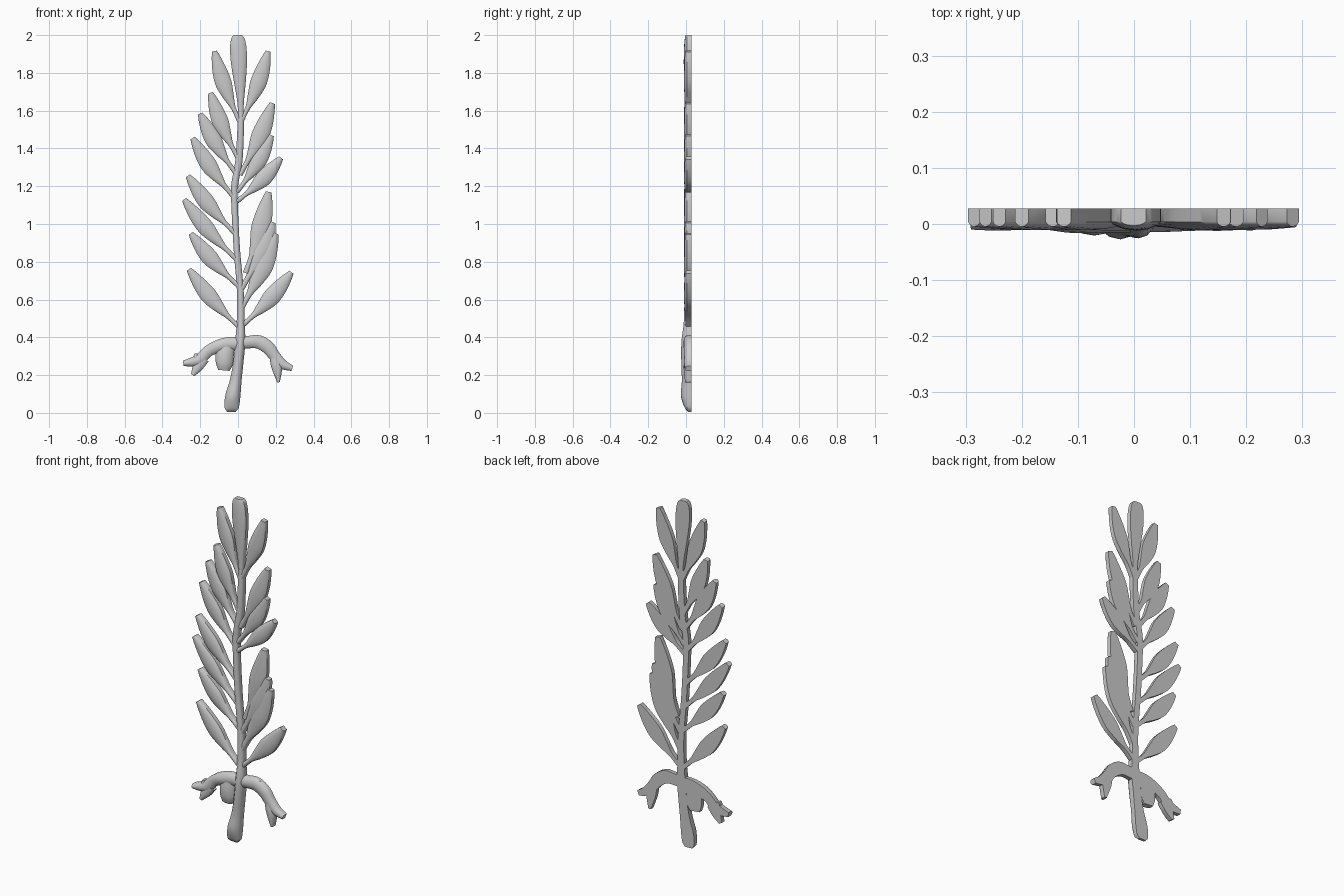
import bpy, bmesh, math
from mathutils import Vector

BACK = 0.028


def spline(pts, steps):
    """Catmull-Rom resampling of (x, z, half_width, front_y) control points."""
    p = [Vector(q) for q in pts]
    p = [2 * p[0] - p[1]] + p + [2 * p[-1] - p[-2]]
    out = []
    for i in range(1, len(p) - 2):
        a, b, c, d = p[i - 1:i + 3]
        for k in range(steps):
            t = k / steps
            out.append(0.5 * (2 * b + (c - a) * t + (2 * a - 5 * b + 4 * c - d) * t * t
                              + (3 * b - a - 3 * c + d) * t ** 3))
    return out + [p[-2]]


def relief(name, pts, edge=0.004, steps=4):
    """Flat-backed strip with upright sides and a domed front."""
    path = spline(pts, steps)
    bm = bmesh.new()
    rings = []
    for i, q in enumerate(path):
        d = path[min(i + 1, len(path) - 1)] - path[max(i - 1, 0)]
        n = Vector((d[1], -d[0])).normalized()
        w, f = max(q[2], 0.004), q[3]
        e = max(edge, f + 0.002)
        prof = [(-1, BACK), (-1, e), (-0.85, e + (f - e) * 0.4), (-0.45, e + (f - e) * 0.85), (0, f),
                (0.45, e + (f - e) * 0.85), (0.85, e + (f - e) * 0.4), (1, e), (1, BACK)]
        rings.append([bm.verts.new((q[0] + n.x * w * s, y, q[1] + n.y * w * s)) for s, y in prof])
    for r, s in zip(rings, rings[1:]):
        for j in range(len(r)):
            k = (j + 1) % len(r)
            bm.faces.new((r[j], r[k], s[k], s[j]))
    bm.faces.new(rings[0])
    bm.faces.new(rings[-1])
    bmesh.ops.recalc_face_normals(bm, faces=bm.faces)
    me = bpy.data.meshes.new(name)
    bm.to_mesh(me)
    bm.free()
    ob = bpy.data.objects.new(name, me)
    bpy.context.collection.objects.link(ob)
    bpy.ops.object.select_all(action='DESELECT')
    ob.select_set(True)
    bpy.context.view_layer.objects.active = ob
    bpy.ops.object.shade_smooth_by_angle(angle=math.radians(40))
    return ob


def leaf(name, base, tip, half=0.043, bow=0.012):
    """Narrow stalk swelling into a blunt blade, sagging slightly outward."""
    b, t = Vector(base), Vector(tip)
    d = (t - b).normalized()
    n = Vector((d.y, -d.x)) * (1 if t.x > b.x else -1)
    shape = [(0, .3), (.2, .3), (.36, .65), (.55, 1), (.73, .9), (.9, .58), (1, .3)]
    pts = []
    for s, w in shape:
        c = b.lerp(t, s) + n * bow * math.sin(math.pi * s)
        pts.append((c.x, c.y, half * w, -0.002 - 0.009 * w))
    relief(name, pts)


# Main stem with swollen foot
relief("stem", [(-.035, .005, .022, .012), (-.034, .03, .038, -.008), (-.027, .09, .04, -.027),
                (-.012, .17, .031, -.022), (.002, .27, .027, -.025), (.012, .38, .027, -.024),
                (.014, .48, .021, -.012), (.012, .65, .018, -.008), (-.005, .85, .017, -.008),
                (-.016, 1.05, .017, -.008), (-.018, 1.2, .018, -.008), (.003, 1.32, .019, -.008),
                (.012, 1.45, .018, -.008), (.016, 1.6, .016, -.006)])

# Crowning leaf
relief("top_leaf", [(.014, 1.54, .014, -.004), (.014, 1.64, .017, -.006), (.01, 1.75, .031, -.01),
                    (.005, 1.86, .043, -.012), (.001, 1.94, .043, -.01), (-.001, 1.985, .034, -.006),
                    (-.001, 2.0, .022, -.003)])

# Left row of leaves: base, tip
left = [((.01, .45), (-.26, .76)), ((.005, .67), (-.25, .95)), ((-.005, .81), (-.285, 1.13)),
        ((-.015, .95), (-.265, 1.255)), ((-.02, 1.14), (-.24, 1.455)), ((-.012, 1.27), (-.2, 1.585)),
        ((.0, 1.35), (-.145, 1.695)), ((.01, 1.54), (-.125, 1.915))]
for i, (b, t) in enumerate(left):
    leaf(f"left_leaf_{i + 1}", b, t)

# Right row of leaves, some overlapping: base, tip, half width
right = [((.02, .46), (.283, .745), .045), ((.015, .55), (.2, .95), .052), ((.02, .66), (.185, 1.01), .05),
         ((.04, .74), (.162, 1.17), .05), ((-.005, 1.12), (.228, 1.35), .042),
         ((-.005, 1.17), (.178, 1.47), .042), ((.01, 1.26), (.182, 1.64), .046),
         ((.015, 1.54), (.16, 1.915), .043)]
for i, (b, t, h) in enumerate(right):
    leaf(f"right_leaf_{i + 1}", b, t, h)

# Ribbon tied across the stem, with forked ends and a hanging fold
relief("ribbon_left", [(.02, .365, .035, -.015), (-.05, .365, .036, -.015), (-.11, .35, .034, -.016),
                       (-.16, .325, .03, -.01), (-.2, .285, .03, -.01), (-.24, .27, .025, -.012),
                       (-.29, .262, .014, -.01)])
relief("ribbon_left_fork", [(-.18, .29, .03, -.006), (-.215, .24, .026, -.008), (-.24, .2, .01, -.004)])
relief("ribbon_left_notch", [(-.2, .27, .02, -.008), (-.222, .295, .014, -.006), (-.222, .315, .007, -.002)])
relief("ribbon_fold", [(-.06, .37, .045, -.01), (-.07, .31, .048, -.02), (-.072, .26, .045, -.018),
                       (-.075, .225, .03, -.006)])
relief("ribbon_right", [(0, .37, .035, -.015), (.06, .375, .033, -.014), (.11, .375, .036, -.012),
                        (.16, .345, .035, -.012), (.195, .3, .03, -.01), (.235, .258, .026, -.01),
                        (.287, .235, .014, -.006)])
relief("ribbon_right_fork", [(.19, .3, .024, -.008), (.205, .25, .03, -.012), (.21, .205, .02, -.01),
                             (.214, .162, .007, -.004)])
